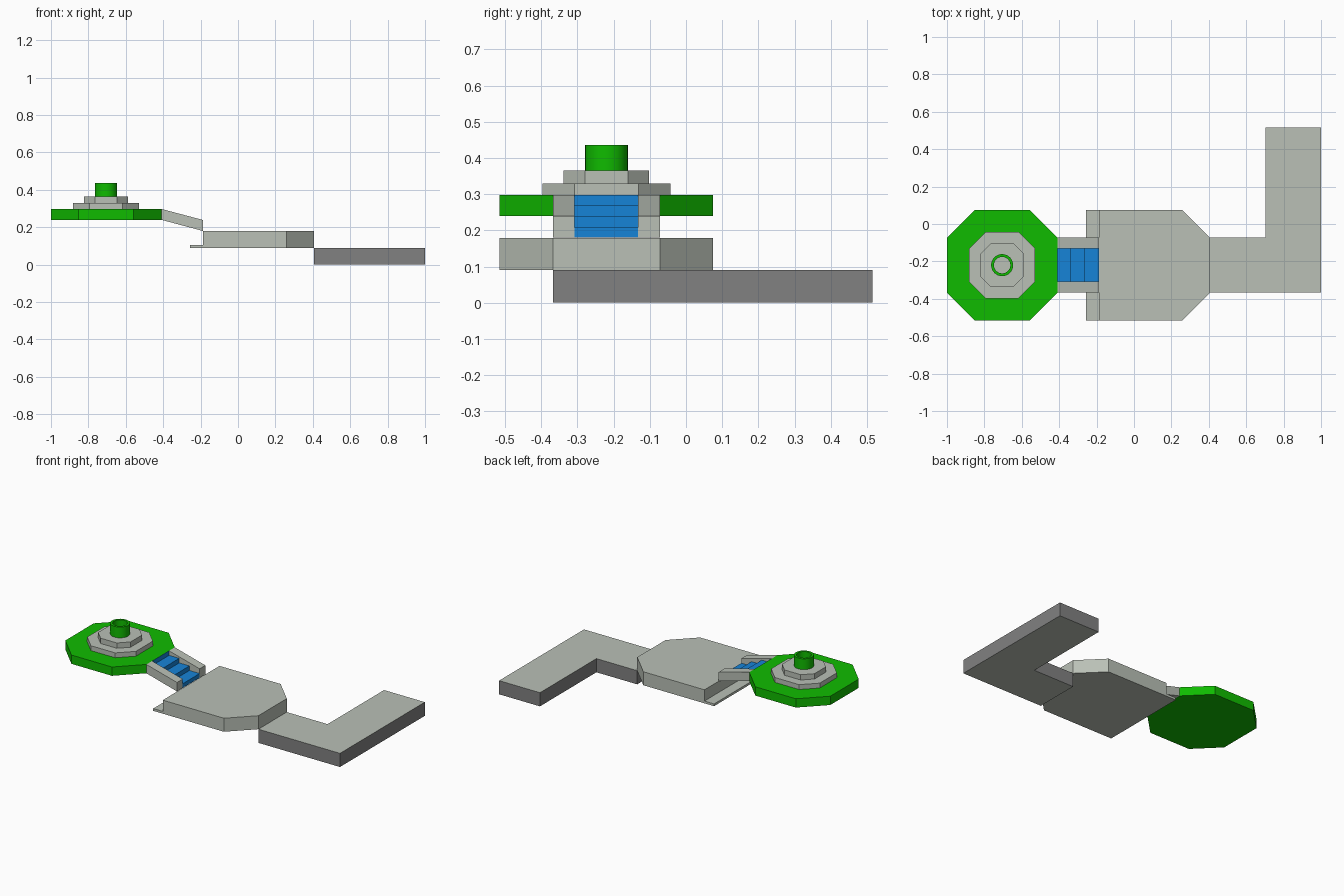
import bpy, bmesh, math

if "Cube" in bpy.data.objects:
    bpy.data.objects.remove(bpy.data.objects["Cube"])


def material(name, rgb):
    m = bpy.data.materials.new(name)
    m.diffuse_color = (*rgb, 1)
    m.use_nodes = True
    m.node_tree.nodes["Principled BSDF"].inputs["Base Color"].default_value = m.diffuse_color
    return m


LIGHT = material("light_grey", (0.49, 0.53, 0.47))
DARK = material("dark_grey", (0.22, 0.22, 0.22))
GREEN = material("green", (0.005, 0.50, 0.0))
BLUE = material("blue", (0.008, 0.23, 0.68))
CX, CY = -0.705, -0.22


def extrude(name, outline, offset, mats, side_mat=0):
    """Extrude a closed 3D outline by an offset; sides may use another material."""
    bm = bmesh.new()
    base = bm.faces.new([bm.verts.new(p) for p in outline])
    res = bmesh.ops.extrude_face_region(bm, geom=[base], use_keep_orig=True)
    bmesh.ops.translate(bm, vec=offset,
                        verts=[v for v in res["geom"] if isinstance(v, bmesh.types.BMVert)])
    bmesh.ops.recalc_face_normals(bm, faces=bm.faces)
    for f in bm.faces:
        if abs(f.normal.z) < 0.5:
            f.material_index = side_mat
    mesh = bpy.data.meshes.new(name)
    bm.to_mesh(mesh)
    bm.free()
    for m in mats:
        mesh.materials.append(m)
    ob = bpy.data.objects.new(name, mesh)
    bpy.context.collection.objects.link(ob)
    return ob


def slab(name, pts, z0, z1, mats, side_mat=0):
    return extrude(name, [(x, y, z0) for x, y in pts], (0, 0, z1 - z0), mats, side_mat)


def octagon(h):
    k = h / 2  # half length of the straight sides
    pts = [(h, -k), (h, k), (k, h), (-k, h), (-h, k), (-h, -k), (-k, -h), (k, -h)]
    return [(CX + x, CY + y) for x, y in pts]


# Green octagonal platform with two grey tiers
slab("green_platform", octagon(0.295), 0.24, 0.298, [GREEN])
slab("lower_tier", octagon(0.177), 0.298, 0.33, [LIGHT])
slab("upper_tier", octagon(0.118), 0.33, 0.365, [LIGHT])

# Hollow pipe: a wall profile spun around the axis
bm = bmesh.new()
prof = [(0.059, 0.365), (0.059, 0.436), (0.044, 0.436), (0.044, 0.365)]
vs = [bm.verts.new((CX + r, CY, z)) for r, z in prof]
edges = [bm.edges.new((vs[i], vs[i + 1])) for i in range(3)]
bmesh.ops.spin(bm, geom=vs + edges, cent=(CX, CY, 0), axis=(0, 0, 1),
               angle=2 * math.pi, steps=32)
bmesh.ops.remove_doubles(bm, verts=bm.verts, dist=1e-4)
bmesh.ops.recalc_face_normals(bm, faces=bm.faces)
top = max(bm.faces, key=lambda f: f.calc_center_median().z)
if top.normal.z < 0:
    bmesh.ops.reverse_faces(bm, faces=bm.faces)
mesh = bpy.data.meshes.new("pipe")
bm.to_mesh(mesh)
bm.free()
mesh.materials.append(GREEN)
pipe = bpy.data.objects.new("pipe", mesh)
bpy.context.collection.objects.link(pipe)
bpy.context.view_layer.objects.active = pipe
pipe.select_set(True)
bpy.ops.object.shade_smooth_by_angle(angle=math.radians(40))

# Sloped stair rails
X0, X1 = -0.41, -0.187
rail = [(X0, 0.24), (X1, 0.18), (X1, 0.239), (X0, 0.298)]
for name, y in (("front_rail", -0.3675), ("back_rail", -0.132)):
    extrude(name, [(x, y, z) for x, z in rail], (0, 0.0595, 0), [LIGHT])

# Blue steps between the rails, with a thin top riser against the green platform
run = (X1 - X0) / 3
steps = [(X0, 0.24), (X1, 0.18)]
for i in (2, 1, 0):
    z = 0.268 - 0.03 * i
    left = X0 + run * i if i else X0 + 0.001
    steps += [(X0 + run * (i + 1), z), (left, z)]
steps += [(X0 + 0.001, 0.298), (X0, 0.298)]
extrude("blue_steps", [(x, -0.308, z) for x, z in steps], (0, 0.176, 0), [BLUE])

# Middle platform with chamfered right corners, and its low ledge
a, b, c, d = -0.515, -0.3675, -0.0725, 0.075
slab("middle_platform", [(X1, a), (0.258, a), (0.406, b), (0.406, c), (0.258, d), (X1, d)],
     0.09, 0.179, [LIGHT])
slab("ledge", [(-0.257, a), (X1, a), (X1, d), (-0.257, d)], 0.09, 0.105, [LIGHT])

# L-shaped walkway with dark sides
slab("walkway", [(0.406, b), (1, b), (1, 0.515), (0.703, 0.515), (0.703, c), (0.406, c)],
     0, 0.09, [LIGHT, DARK], 1)
